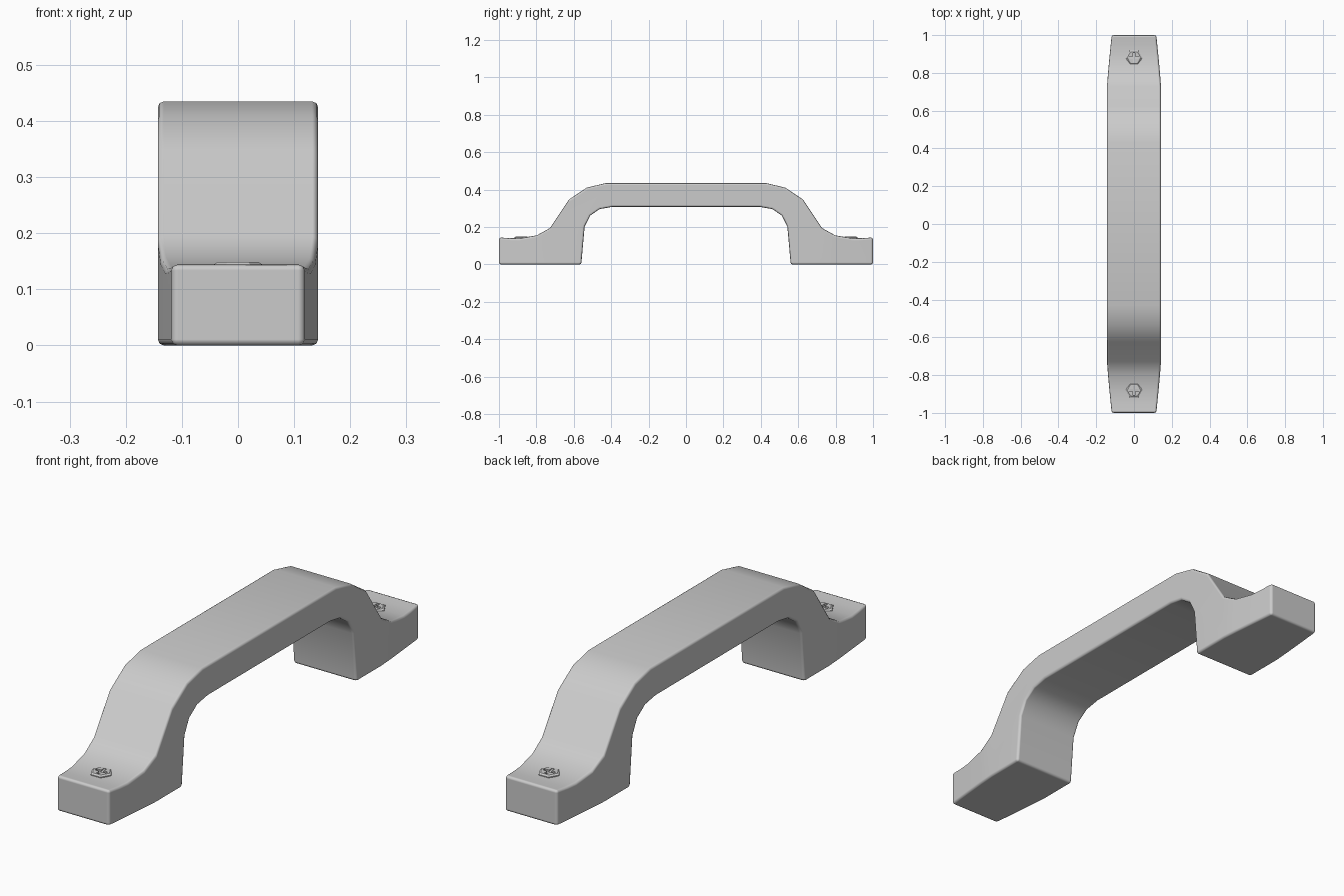
import bpy, bmesh
from math import radians, sin, cos, pi
from mathutils import Vector

if "Cube" in bpy.data.objects:
    bpy.data.objects.remove(bpy.data.objects["Cube"])


def make_object(name, bm):
    bmesh.ops.recalc_face_normals(bm, faces=bm.faces)
    mesh = bpy.data.meshes.new(name)
    bm.to_mesh(mesh)
    bm.free()
    obj = bpy.data.objects.new(name, mesh)
    bpy.context.collection.objects.link(obj)
    return obj


def shade(obj, angle):
    bpy.ops.object.select_all(action='DESELECT')
    obj.select_set(True)
    bpy.context.view_layer.objects.active = obj
    bpy.ops.object.shade_smooth_by_angle(angle=radians(angle))


def loft(bm, rings):
    loops = [[bm.verts.new(p) for p in ring] for ring in rings]
    n = len(loops[0])
    for a, b in zip(loops, loops[1:]):
        for i in range(n):
            bm.faces.new((a[i], a[(i + 1) % n], b[(i + 1) % n], b[i]))
    bm.faces.new(loops[0])
    bm.faces.new(loops[-1])


# Handle side profile (y, z), one half, from outer top to inner underside
half = [(0.43, 0.435), (0.53, 0.411), (0.625, 0.348), (0.727, 0.195),
        (0.797, 0.156), (0.89, 0.14), (0.95, 0.141), (1.0, 0.145),
        (1.0, 0.0), (0.56, 0.0), (0.542, 0.203), (0.512, 0.262),
        (0.462, 0.296), (0.395, 0.308)]
profile = half + [(-y, z) for y, z in reversed(half)]
W, TIP, TAPER = 0.143, 0.118, 0.727

bm = bmesh.new()
loft(bm, [[(x, y, z) for y, z in profile] for x in (-W, W)])

# Cut the feet crosswise and taper them towards the tips
for d in (TAPER, 0.797, 0.89):
    for s in (-1, 1):
        bmesh.ops.bisect_plane(bm, geom=bm.verts[:] + bm.edges[:] + bm.faces[:],
                               dist=1e-4, plane_co=(0, s * d, 0), plane_no=(0, 1, 0))
for v in bm.verts:
    t = max(0.0, (abs(v.co.y) - TAPER) / (1 - TAPER))
    v.co.x *= 1 + (TIP / W - 1) * t ** 1.15
handle = make_object("handle", bm)
bevel = handle.modifiers.new("soft_edges", 'BEVEL')
bevel.width = 0.011
bevel.segments = 2
bevel.limit_method = 'ANGLE'
bevel.angle_limit = radians(45)
bevel.harden_normals = True
shade(handle, 50)

# Hexagonal domed screw head
bm = bmesh.new()
loft(bm, [[(r * cos(i * pi / 3), r * sin(i * pi / 3), z) for i in range(6)]
          for r, z in ((0.044, -0.012), (0.044, 0.003), (0.036, 0.008))])
screw = make_object("screw_front", bm)

# Cross-shaped recess cutter
a, b = 0.006, 0.025
cross = [(a, a), (a, b), (-a, b), (-a, a), (-b, a), (-b, -a),
         (-a, -a), (-a, -b), (a, -b), (a, -a), (b, -a), (b, a)]
bm = bmesh.new()
loft(bm, [[(x, y, z) for x, y in cross] for z in (-0.003, 0.03)])
cutter = make_object("cross_cutter", bm)
cutter.hide_render = True

cut = screw.modifiers.new("cross_recess", 'BOOLEAN')
cut.operation = 'DIFFERENCE'
cut.object = cutter
cut.solver = 'EXACT'
bpy.context.view_layer.objects.active = screw
bpy.ops.object.modifier_apply(modifier=cut.name)
bpy.data.objects.remove(cutter)
shade(screw, 25)

# Place one screw on each foot
screw.location = Vector((0, -0.88, 0.141))
back = screw.copy()
back.name = "screw_back"
back.location.y = 0.88
bpy.context.collection.objects.link(back)
